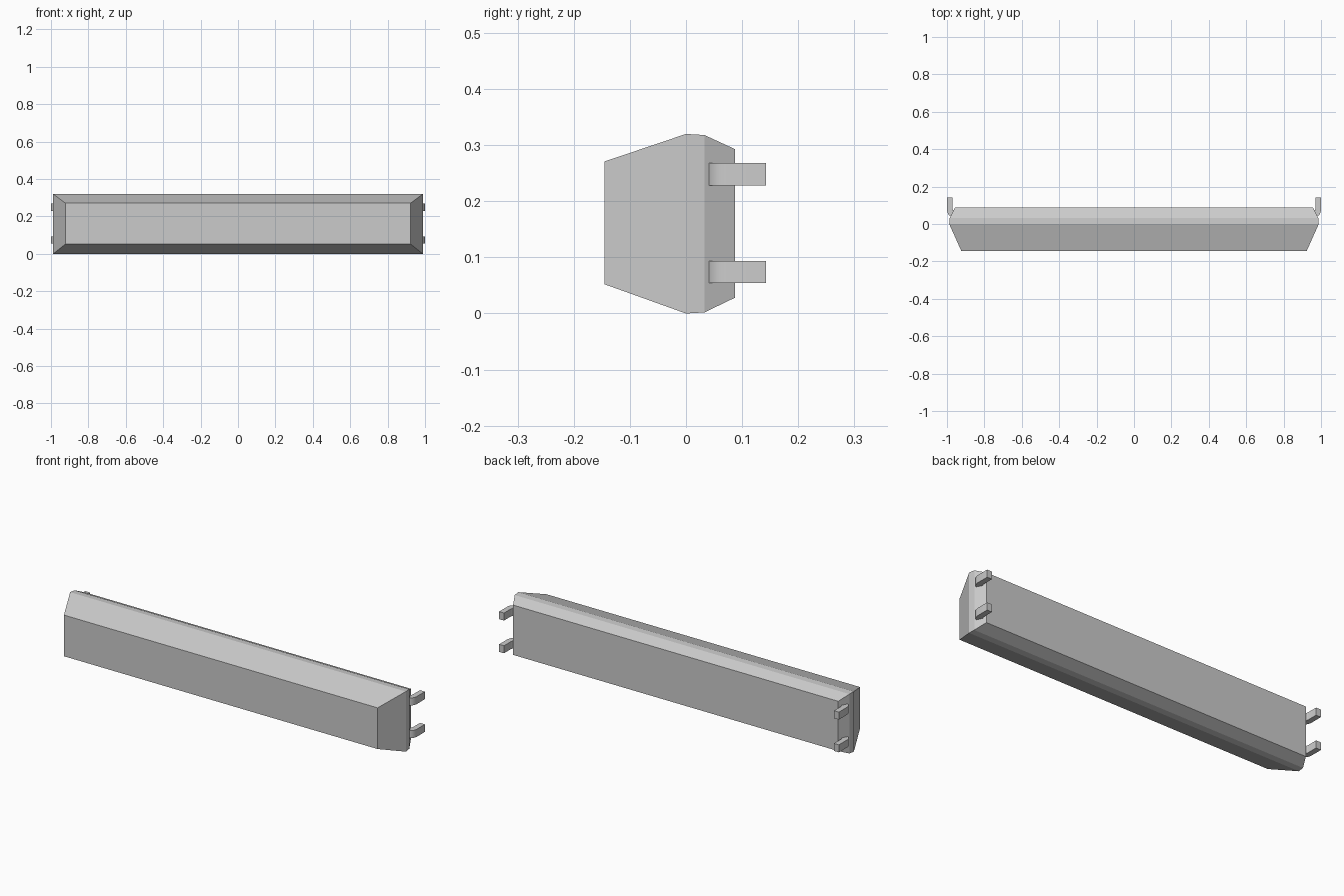
import bpy, bmesh

if "Cube" in bpy.data.objects:
    bpy.data.objects.remove(bpy.data.objects["Cube"])

grey = bpy.data.materials.new("light grey")
grey.diffuse_color = (0.6, 0.6, 0.6, 1)
grey.use_nodes = True
grey.node_tree.nodes["Principled BSDF"].inputs["Base Color"].default_value = grey.diffuse_color


def make_object(name, bm):
    bmesh.ops.recalc_face_normals(bm, faces=bm.faces)
    mesh = bpy.data.meshes.new(name)
    bm.to_mesh(mesh)
    bm.free()
    mesh.materials.append(grey)
    obj = bpy.data.objects.new(name, mesh)
    bpy.context.collection.objects.link(obj)
    return obj


# Bar: rectangular rings lofted from front to back (y, half width, low z, high z)
rings = [(-0.145, 0.923, 0.052, 0.271),
         (0.0, 0.988, 0.0, 0.32),
         (0.033, 0.985, 0.002, 0.318),
         (0.087, 0.957, 0.028, 0.293)]
bm = bmesh.new()
loops = [[bm.verts.new(p) for p in ((-w, y, lo), (w, y, lo), (w, y, hi), (-w, y, hi))]
         for y, w, lo, hi in rings]
for a, b in zip(loops, loops[1:]):
    for i in range(4):
        j = (i + 1) % 4
        bm.faces.new((a[i], a[j], b[j], b[i]))
bm.faces.new(loops[0])
bm.faces.new(loops[-1])
make_object("bar_body", bm)

# Bent mounting tabs: top outline extruded in z, mirrored to both ends
outline = [(1.0, 0.143), (1.0, 0.073), (0.997, 0.06), (0.991, 0.049),
           (0.981, 0.041), (0.945, 0.03), (0.945, 0.06), (0.961, 0.067),
           (0.969, 0.076), (0.971, 0.087), (0.971, 0.143)]
for side, label in ((-1, "left"), (1, "right")):
    for z, level in ((0.054, "lower"), (0.228, "upper")):
        bm = bmesh.new()
        face = bm.faces.new([bm.verts.new((side * x, y, z)) for x, y in outline])
        out = bmesh.ops.extrude_face_region(bm, geom=[face])
        top = [v for v in out["geom"] if isinstance(v, bmesh.types.BMVert)]
        bmesh.ops.translate(bm, verts=top, vec=(0, 0, 0.04))
        tab = make_object(f"{level}_{label}_mounting_tab", bm)
        bpy.ops.object.select_all(action='DESELECT')
        tab.select_set(True)
        bpy.context.view_layer.objects.active = tab
        bpy.ops.object.shade_smooth_by_angle(angle=0.6)
